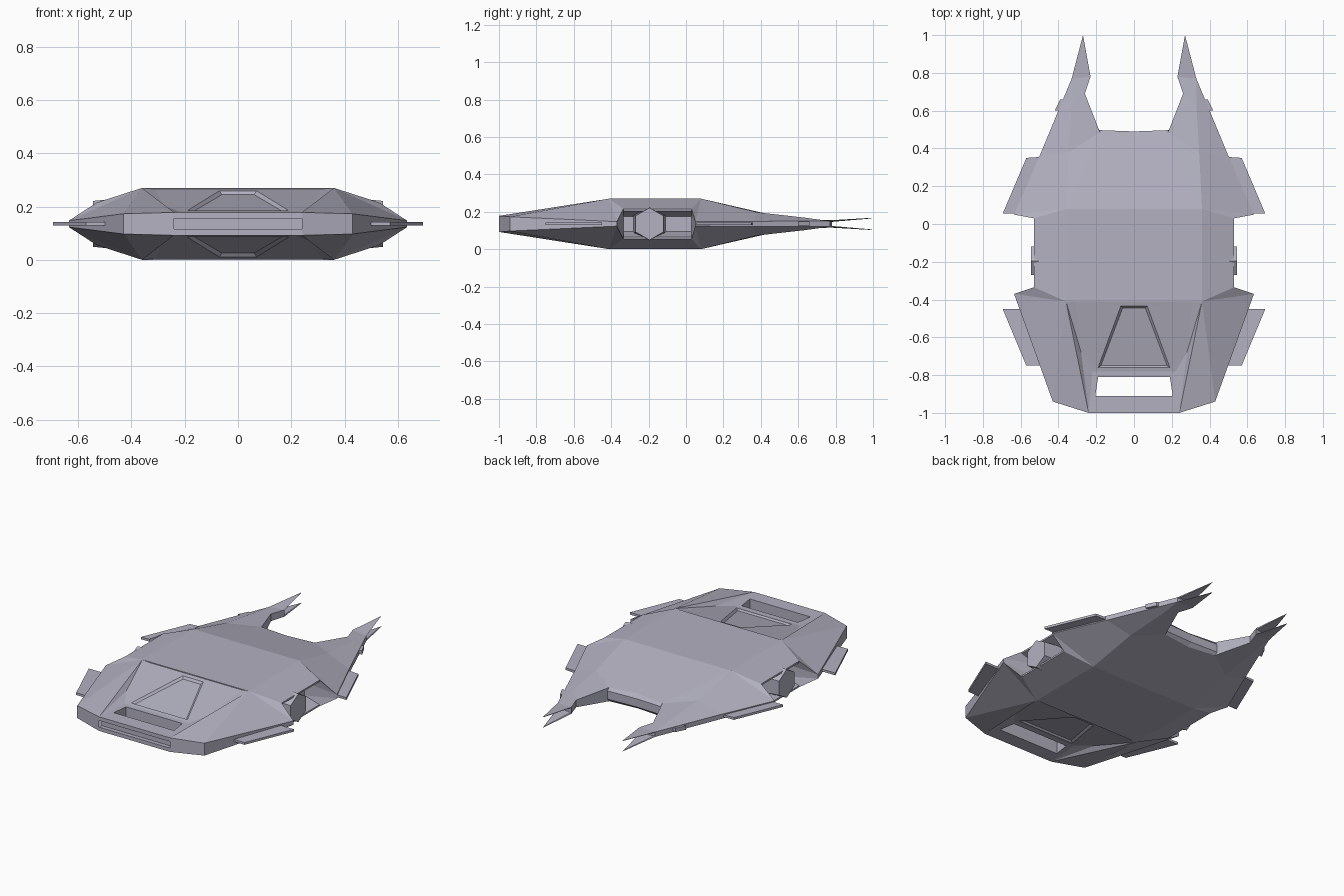
import bpy
import bmesh
import math
from mathutils import Matrix

MID = 0.135  # height of the symmetry plane

default = bpy.data.objects.get("Cube")
if default:
    bpy.data.objects.remove(default, do_unlink=True)

hull_grey = bpy.data.materials.new("hull grey")
hull_grey.use_nodes = True
colour = (0.45, 0.44, 0.53, 1)
hull_grey.diffuse_color = colour
hull_grey.node_tree.nodes["Principled BSDF"].inputs["Base Color"].default_value = colour


def finish(name, bm, axes):
    """Mirror the mesh over the given axes, tidy it and make the object."""
    for axis in axes:
        everything = bm.verts[:] + bm.edges[:] + bm.faces[:]
        bmesh.ops.mirror(bm, geom=everything, axis=axis, merge_dist=0.0001)
    bmesh.ops.remove_doubles(bm, verts=bm.verts[:], dist=0.0001)
    bmesh.ops.recalc_face_normals(bm, faces=bm.faces[:])
    mesh = bpy.data.meshes.new(name)
    bm.to_mesh(mesh)
    bm.free()
    mesh.materials.append(hull_grey)
    obj = bpy.data.objects.new(name, mesh)
    obj.location.z = MID
    bpy.context.collection.objects.link(obj)
    return obj


def shell(name, points, faces, skirts):
    """Quarter hull from lettered points; skirts drop edge chains to the mid plane."""
    bm = bmesh.new()
    verts = {key: bm.verts.new(co) for key, co in points.items()}
    for face in faces.split():
        bm.faces.new([verts[key] for key in face])
    for chain in skirts.split():
        low = [bm.verts.new((verts[k].co.x, verts[k].co.y, 0)) for k in chain]
        for i in range(len(chain) - 1):
            bm.faces.new([verts[chain[i]], verts[chain[i + 1]], low[i + 1], low[i]])
    return finish(name, bm, "XZ")


def plate(name, outline, half_thickness):
    """Flat fin on the mid plane, repeated on both sides."""
    bm = bmesh.new()
    base = bm.faces.new([bm.verts.new((x, y, -half_thickness)) for x, y in outline])
    grown = bmesh.ops.extrude_face_region(bm, geom=[base])["geom"]
    moved = [g for g in grown if isinstance(g, bmesh.types.BMVert)]
    bmesh.ops.translate(bm, verts=moved, vec=(0, 0, 2 * half_thickness))
    return finish(name, bm, "X")


# Front hull: ridges, rim with through opening, sunken nose panel
shell("front_hull", {
    "A": (0.24, -1, 0.043), "B": (0.43, -0.94, 0.038),
    "C": (0.635, -0.37, 0.012), "D": (0.36, -0.41, 0.135),
    "E": (0.53, -0.335, 0.08), "i": (0.43, -0.335, 0.04),
    "O": (0, -1, 0.043), "P": (0, -0.78, 0.046), "Q": (0.22, -0.78, 0.046),
    "K": (0.28, -0.68, 0.068), "R": (0.31, -0.41, 0.13),
    "S": (0, -0.41, 0.13), "F": (0, -0.41, 0.135),
    # opening in the rim
    "w": (0, -0.91, 0.044), "x": (0.205, -0.91, 0.044),
    "y": (0.19, -0.81, 0.045), "z": (0, -0.81, 0.045),
    # hatch outline on the panel and its sunken floor
    "a": (0, -0.76, 0.05), "b": (0.19, -0.76, 0.05),
    "c": (0.07, -0.435, 0.124), "d": (0, -0.435, 0.124),
    "e": (0, -0.75, 0.042), "f": (0.175, -0.75, 0.042),
    "g": (0.06, -0.445, 0.11), "h": (0, -0.445, 0.11),
    # groove in the nose edge
    "l": (0, -1, 0.02), "m": (0.24, -1, 0.02),
    "n": (0, -0.975, 0.02), "o": (0.24, -0.975, 0.02),
}, "ABD BCD DCE CEi OAxw AQyx QPzy AQK AKD KRD RSFD "
   "PQba QKb KRcb RSdc abfe bcgf cdhg efgh OAml mlno",
   "wxyz BC AB no Ci")

# Middle hull with a recessed bay along each side
shell("middle_hull", {
    "A": (0, -0.41, 0.135), "B": (0.36, -0.41, 0.135),
    "C": (0.53, -0.335, 0.08), "D": (0.53, -0.335, 0.07),
    "E": (0.43, -0.335, 0.04),
    "a": (0, 0.08, 0.135), "b": (0.36, 0.08, 0.135),
    "c": (0.53, 0.03, 0.08), "d": (0.53, 0.03, 0.07),
    "e": (0.43, 0.03, 0.04),
}, "ABba BCcb CDdc DEed", "Ee")

# Rear hull: sloped deck and swept forked prongs
shell("rear_hull", {
    "F": (0, 0.08, 0.135), "G": (0.36, 0.08, 0.135),
    "K": (0, 0.465, 0.045), "J": (0.18, 0.485, 0.042),
    "S": (0.345, 0.38, 0.062), "T": (0.33, 0.63, 0.034),
    "M": (0.26, 0.69, 0.022), "N": (0.23, 0.78, 0.02),
    "U": (0.27, 1, 0.033), "V": (0.33, 0.77, 0.015),
    "W": (0.5, 0.36, 0.014), "X": (0.635, 0.05, 0.012),
    "Y": (0.53, 0.03, 0.08), "i": (0.43, 0.03, 0.04),
    "k": (0, 0.49, 0.025), "j": (0.185, 0.497, 0.025),
    "u": (0.27, 0.99, 0.029), "n": (0.235, 0.78, 0.014), "v": (0.325, 0.77, 0.01),
}, "FGJK GSJ JSTM MTVN NVU GXWS SWVT GYX XYi KJjk JMj nvu NUun UVvu",
   "kjMNV XWV iX")

# Side fins
plate("front_fin", [(0.5, -0.45), (0.695, -0.45), (0.57, -0.75), (0.42, -0.75)], 0.007)
plate("rear_fin", [(0.5, 0.06), (0.695, 0.055), (0.57, 0.35), (0.42, 0.36)], 0.007)
plate("prong_fin", [(0.34, 0.6), (0.42, 0.6), (0.39, 0.66), (0.33, 0.66)], 0.012)

# Six-sided engine pods in the side bays
pod = bmesh.new()
bmesh.ops.create_cone(pod, cap_ends=True, segments=6, radius1=0.1, radius2=0.086,
                      depth=0.14, matrix=Matrix.Translation((0.475, -0.195, 0))
                      @ Matrix.Rotation(math.pi / 2, 4, "Y")
                      @ Matrix.Rotation(math.pi / 2, 4, "Z"))
finish("engine_pod", pod, "X")
